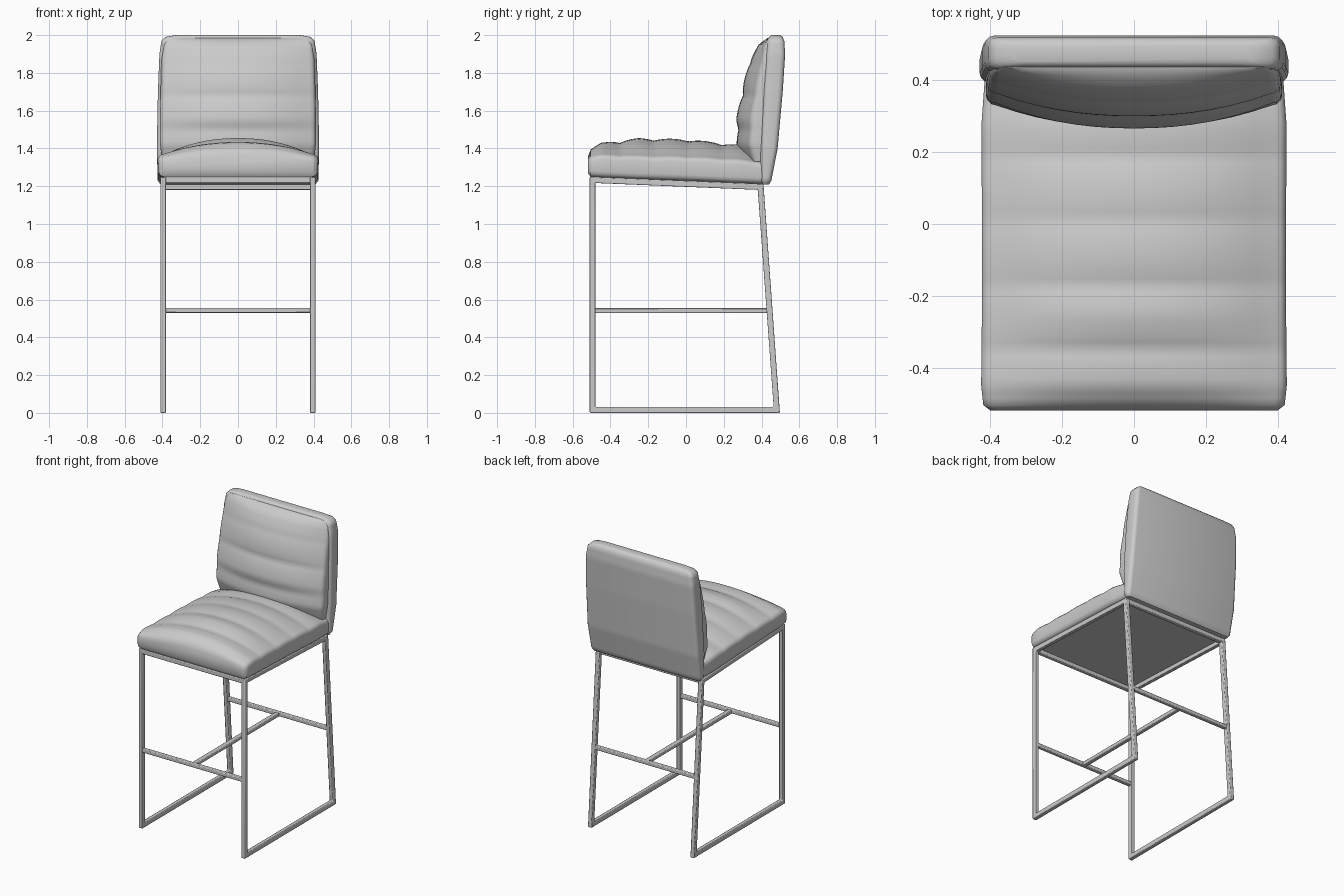
import bpy, bmesh, math
from mathutils import Vector

if "Cube" in bpy.data.objects:
    bpy.data.objects.remove(bpy.data.objects["Cube"], do_unlink=True)

grey = bpy.data.materials.new("plain grey")
grey.use_nodes = True
COLOUR = (0.6, 0.6, 0.6, 1)
grey.diffuse_color = COLOUR
grey.node_tree.nodes["Principled BSDF"].inputs["Base Color"].default_value = COLOUR


def finish(bm, name, angle, bevel=0):
    bmesh.ops.recalc_face_normals(bm, faces=bm.faces)
    mesh = bpy.data.meshes.new(name)
    bm.to_mesh(mesh)
    bm.free()
    mesh.materials.append(grey)
    ob = bpy.data.objects.new(name, mesh)
    bpy.context.collection.objects.link(ob)
    bpy.ops.object.select_all(action="DESELECT")
    ob.select_set(True)
    bpy.context.view_layer.objects.active = ob
    bpy.ops.object.shade_smooth_by_angle(angle=math.radians(angle))
    if bevel:
        mod = ob.modifiers.new("rounded edges", "BEVEL")
        mod.width, mod.segments = bevel, 2
    return ob


def section(w, low, edge, crown, r):
    """Rounded cross-section: flat underside, upright sides, domed top."""
    s = 1 if edge > low else -1
    r = min(r, abs(edge - low) * 0.45)
    half = []
    for i in range(4):
        a = math.pi / 2 * i / 3
        half.append((w - r + r * math.sin(a), low + s * r * (1 - math.cos(a))))
    for i in range(4):
        a = math.pi / 2 * i / 3
        half.append((w - r + r * math.cos(a), edge - s * r * (1 - math.sin(a))))
    for i in range(1, 8):
        t = 1 - i / 7
        half.append(((w - r) * t, edge + (crown - edge) * (1 - t ** 2.2)))
    return half + [(-x, b) for x, b in reversed(half[:-1])]


def cushion(name, stations, place, r=0.03, rib=0.0, pitch=0.18, start=0.0):
    """Loft through (position, half width, low, edge, crown) with soft ribs."""
    rows = []
    for p, q in zip(stations, stations[1:]):
        n = max(1, math.ceil((q[0] - p[0]) / 0.02))
        rows += [[a + (b - a) * i / n for a, b in zip(p, q)] for i in range(n)]
    rows.append(list(stations[-1]))
    bm = bmesh.new()
    rings = []
    for pos, w, low, edge, crown in rows:
        groove = 1 - abs(math.sin(math.pi * (pos - start) / pitch)) ** 0.7
        s = 1 if edge > low else -1
        crown -= s * rib * groove
        edge -= s * rib * 0.4 * groove
        rings.append([bm.verts.new(place(x, b, pos)) for x, b in section(w, low, edge, crown, r)])
    n = len(rings[0])
    for a, b in zip(rings, rings[1:]):
        for i in range(n):
            j = (i + 1) % n
            bm.faces.new((a[i], a[j], b[j], b[i]))
    bm.faces.new(rings[0])
    bm.faces.new(rings[-1])
    return finish(bm, name, 50)


# Upholstery: seat lofted front to back, backrest lofted upwards
cushion("seat_cushion", [
    (-0.52, 0.40, 1.27, 1.345, 1.365), (-0.505, 0.42, 1.25, 1.36, 1.40),
    (-0.45, 0.426, 1.247, 1.37, 1.43), (-0.25, 0.424, 1.238, 1.365, 1.455),
    (0.0, 0.424, 1.23, 1.36, 1.45), (0.28, 0.425, 1.218, 1.345, 1.42),
    (0.42, 0.415, 1.212, 1.33, 1.39)],
    lambda x, b, p: (x, p, b), rib=0.014, start=0.01)

cushion("backrest_pad", [
    (1.33, 0.40, 0.43, 0.35, 0.30), (1.42, 0.413, 0.44, 0.33, 0.268),
    (1.55, 0.413, 0.45, 0.335, 0.264), (1.70, 0.41, 0.46, 0.36, 0.293),
    (1.87, 0.405, 0.46, 0.395, 0.335), (1.95, 0.392, 0.46, 0.42, 0.385),
    (1.985, 0.37, 0.46, 0.435, 0.43)],
    lambda x, b, p: (x, b, p), rib=0.014, start=1.68)

cushion("backrest_shell", [
    (1.21, 0.41, 0.44, 0.405, 0.405), (1.23, 0.425, 0.452, 0.395, 0.395),
    (1.40, 0.43, 0.485, 0.395, 0.39), (1.70, 0.424, 0.512, 0.41, 0.405),
    (1.90, 0.416, 0.525, 0.425, 0.42), (1.97, 0.405, 0.52, 0.432, 0.43),
    (1.99, 0.385, 0.512, 0.44, 0.44), (2.0, 0.33, 0.50, 0.45, 0.45)],
    lambda x, b, p: (x, b, p), r=0.025)


# Side frames: mitred closed loops of square tube
OUTER = [(-0.51, 0), (0.497, 0), (0.41, 1.212), (-0.51, 1.25)]
INNER = [(-0.48, 0.032), (0.464, 0.032), (0.38, 1.181), (-0.48, 1.217)]


def side_frame(name, x):
    bm = bmesh.new()
    o = [bm.verts.new((x - 0.015, y, z)) for y, z in OUTER]
    i = [bm.verts.new((x - 0.015, y, z)) for y, z in INNER]
    faces = [bm.faces.new((o[k], o[(k + 1) % 4], i[(k + 1) % 4], i[k])) for k in range(4)]
    grown = bmesh.ops.extrude_face_region(bm, geom=faces, use_keep_orig=True)
    moved = [v for v in grown["geom"] if isinstance(v, bmesh.types.BMVert)]
    bmesh.ops.translate(bm, verts=moved, vec=(0.03, 0, 0))
    finish(bm, name, 40, bevel=0.005)


side_frame("left_side_frame", 0.395)
side_frame("right_side_frame", -0.395)


# Cross bars and footrest
def bar(name, centre, size):
    bm = bmesh.new()
    bmesh.ops.create_cube(bm, size=1)
    bmesh.ops.scale(bm, vec=size, verts=bm.verts)
    bmesh.ops.translate(bm, vec=centre, verts=bm.verts)
    finish(bm, name, 40, bevel=0.005)


SPAN = 0.77
bar("front_top_bar", (0, -0.495, 1.233), (SPAN, 0.03, 0.032))
bar("rear_top_bar", (0, 0.395, 1.196), (SPAN, 0.03, 0.03))
bar("front_footrest", (0, -0.495, 0.543), (SPAN, 0.028, 0.026))
bar("rear_footrest", (0, 0.443, 0.543), (SPAN, 0.028, 0.026))
bar("centre_footrest", (0, -0.026, 0.541), (0.03, 0.92, 0.026))

# Seat base panel between the top rails
bm = bmesh.new()
base = [Vector((x, y, z)) for y, z in ((-0.49, 1.242), (0.40, 1.205)) for x in (-0.39, 0.39)]
panel = bm.faces.new([bm.verts.new(base[k]) for k in (0, 1, 3, 2)])
grown = bmesh.ops.extrude_face_region(bm, geom=[panel], use_keep_orig=True)
bmesh.ops.translate(bm, vec=(0, 0, 0.02),
                    verts=[v for v in grown["geom"] if isinstance(v, bmesh.types.BMVert)])
finish(bm, "seat_base", 40)
